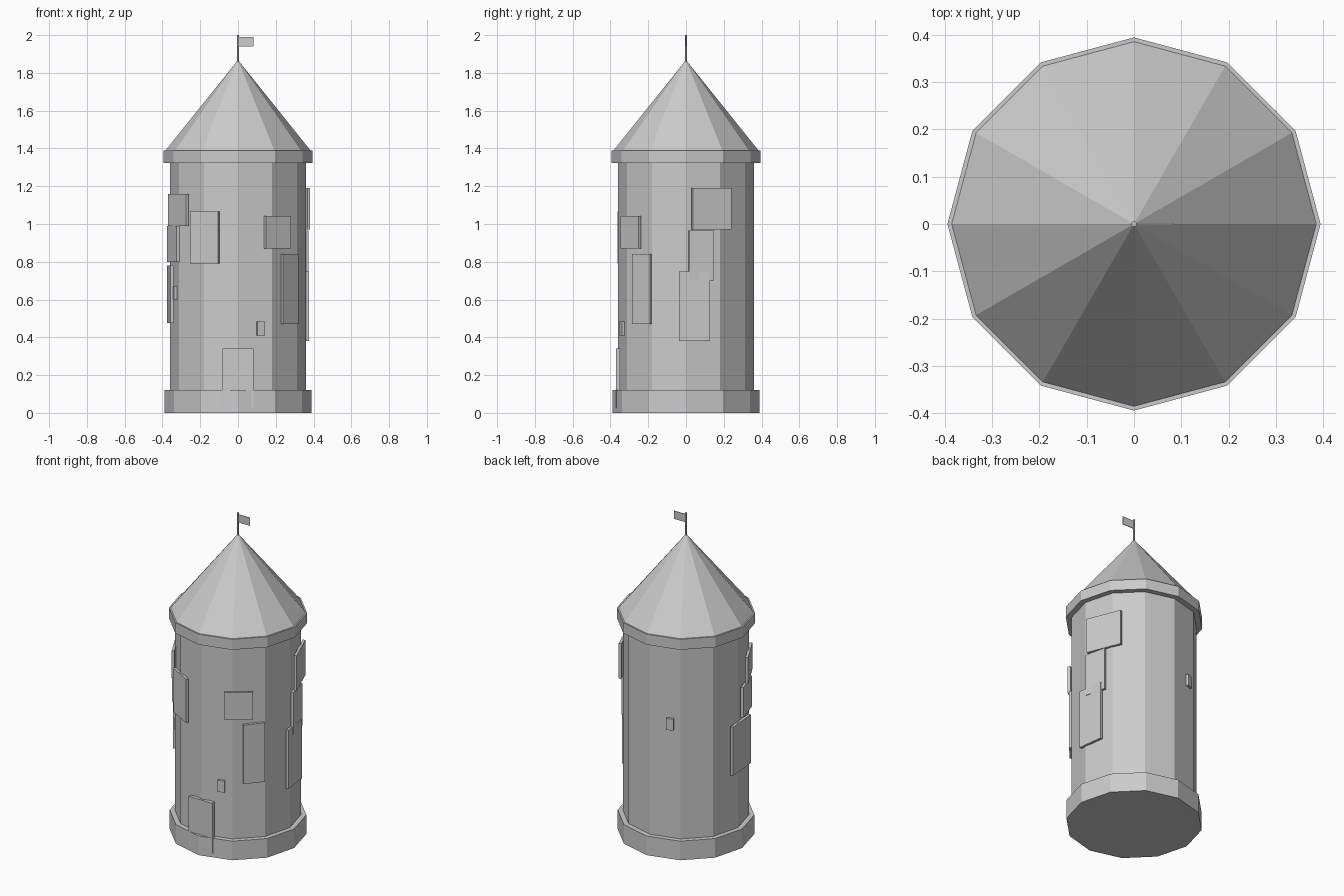
import bpy
from math import radians, sin, cos


def drum(name, r1, r2, z0, z1, sides=12):
    # upright prism or cone with a corner pointing along each axis
    bpy.ops.mesh.primitive_cone_add(vertices=sides, radius1=r1, radius2=r2,
                                    depth=z1 - z0, location=(0, 0, (z0 + z1) / 2))
    bpy.context.object.name = name


def box(name, size, loc, turn=0.0):
    bpy.ops.mesh.primitive_cube_add(size=1, location=loc, rotation=(0, 0, turn))
    ob = bpy.context.object
    ob.name = name
    ob.scale = size


def panel(name, angle, width, z0, z1, thick=0.016, r=0.36):
    # flat plate tangent to the wall; angle in degrees from the front towards +x
    a = radians(angle)
    box(name, (width, thick, z1 - z0), (r * sin(a), -r * cos(a), (z0 + z1) / 2), a)


# tower body, plinth, cornice and roof
drum("tower_wall", 0.36, 0.36, 0.02, 1.36)
drum("plinth", 0.39, 0.39, 0.0, 0.12)
drum("cornice", 0.394, 0.394, 1.322, 1.388)
drum("roof", 0.385, 0.0, 1.388, 1.868)

# flag on its pole
drum("flag_pole", 0.006, 0.006, 1.83, 2.0, 8)
box("flag", (0.08, 0.004, 0.05), (0.043, 0, 1.965))

# door
panel("door", 0, 0.165, 0.025, 0.34, 0.022)

# stone patches round the wall: angle, width, bottom, top
for i, p in enumerate([
    (-29.2, 0.169, 0.79, 1.065), (35.6, 0.163, 0.87, 1.043),
    (49.5, 0.125, 0.47, 0.84), (112, 0.22, 0.97, 1.19),
    (103, 0.135, 0.70, 0.965), (97, 0.163, 0.38, 0.748),
    (-85.3, 0.20, 0.475, 0.78), (-72.3, 0.167, 0.80, 0.99),
    (-61.7, 0.20, 0.99, 1.158),
]):
    panel(f"wall_patch_{i + 1}", *p)

# small windows
for i, (angle, z) in enumerate([(19.7, 0.447), (-70, 0.637), (-159.5, 0.836)]):
    panel(f"window_{i + 1}", angle, 0.042, z - 0.036, z + 0.036)
